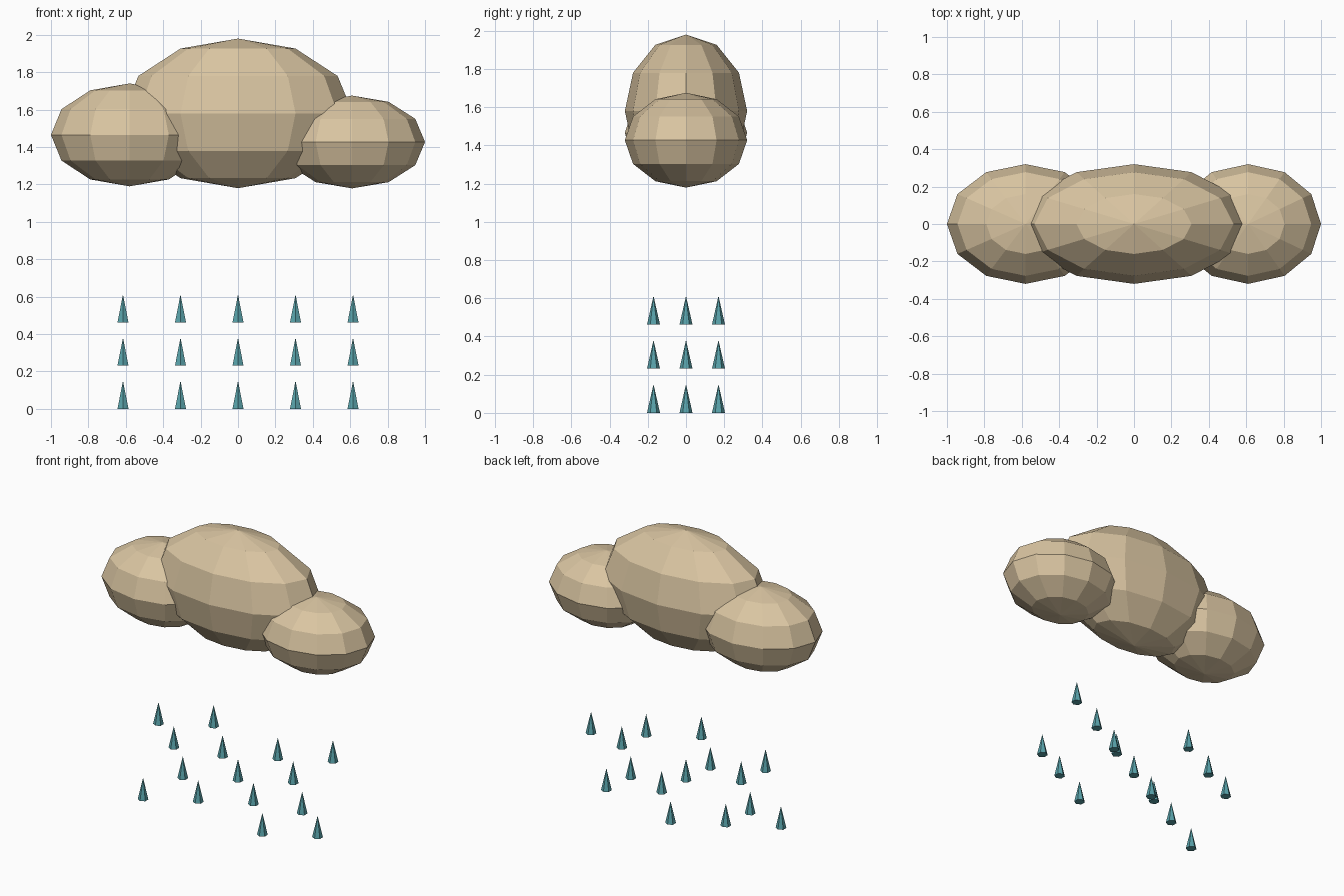
import bpy

if "Cube" in bpy.data.objects:
    bpy.data.objects.remove(bpy.data.objects["Cube"])


def make_material(name, color):
    mat = bpy.data.materials.new(name)
    mat.diffuse_color = color
    mat.use_nodes = True
    mat.node_tree.nodes["Principled BSDF"].inputs["Base Color"].default_value = mat.diffuse_color
    return mat


cloud_mat = make_material("cloud_tan", (0.70, 0.56, 0.36, 1))
drop_mat = make_material("rain_teal", (0.10, 0.36, 0.40, 1))


def puff(name, x, z, rx, rz):
    """Low-poly flattened ball, all puffs share the same depth."""
    bpy.ops.mesh.primitive_uv_sphere_add(segments=12, ring_count=6, radius=1, location=(x, 0, z))
    ob = bpy.context.object
    ob.name = name
    ob.scale = (rx, 0.32, rz)
    ob.data.materials.append(cloud_mat)


# Cloud: large middle puff with a smaller one at each end
puff("cloud_middle", 0, 1.58, 0.615, 0.40)
puff("cloud_left", -0.58, 1.465, 0.42, 0.275)
puff("cloud_right", 0.61, 1.427, 0.39, 0.248)

# Rain: 5 x 3 grid of six-sided drops, heights staggered over three levels
DROP_H = 0.15
for i in range(5):
    for j in range(3):
        level = (i + 2 * j) % 3
        bpy.ops.mesh.primitive_cone_add(
            vertices=6, radius1=0.034, radius2=0, depth=DROP_H,
            location=((i - 2) * 0.3075, (j - 1) * 0.17, level * 0.231 + DROP_H / 2))
        drop = bpy.context.object
        drop.name = f"raindrop_{i}_{j}"
        drop.data.materials.append(drop_mat)
